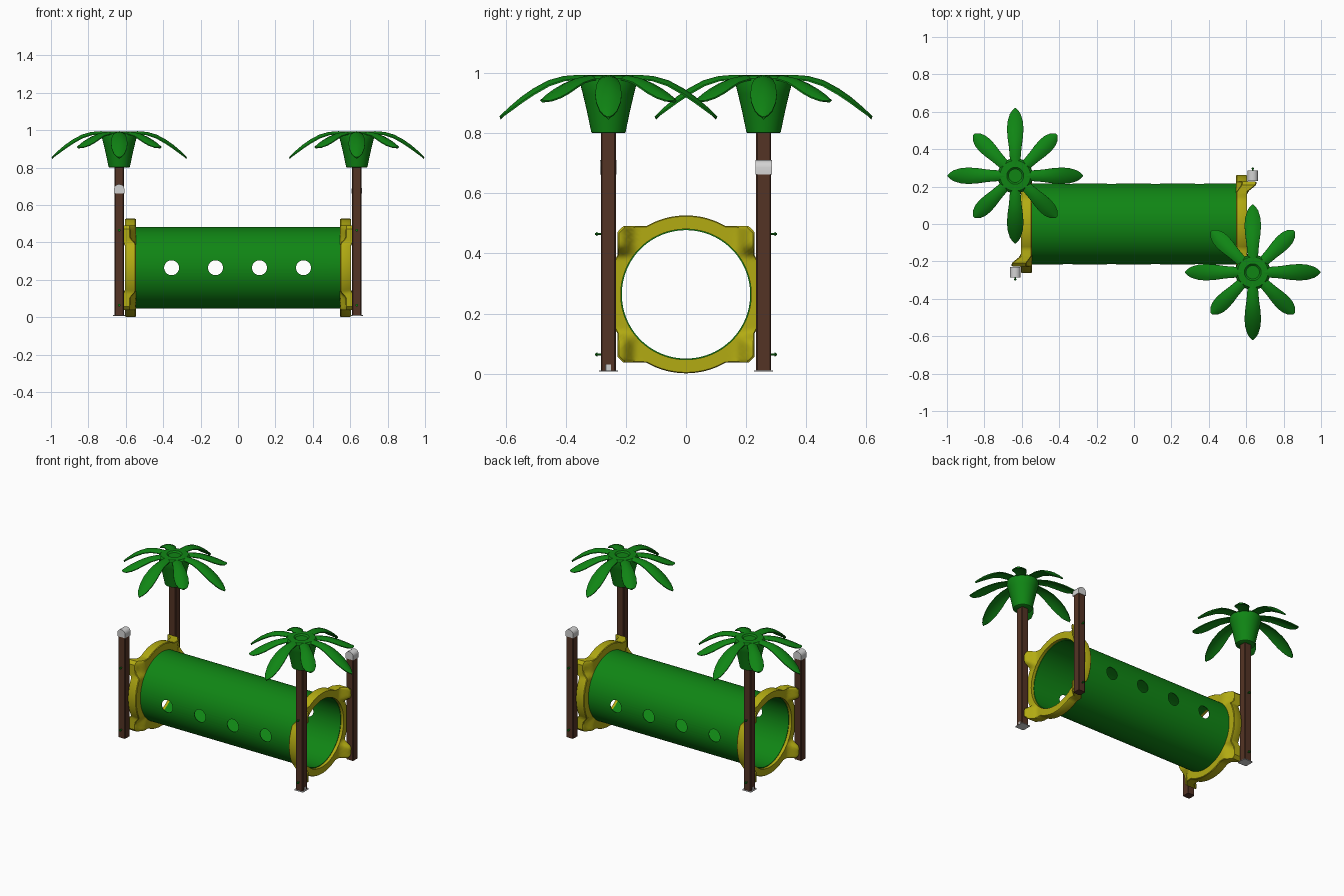
import bpy, bmesh, math
from mathutils import Vector, Matrix

if "Cube" in bpy.data.objects:
    bpy.data.objects.remove(bpy.data.objects["Cube"])


def material(name, rgb):
    m = bpy.data.materials.new(name)
    m.diffuse_color = (*rgb, 1)
    m.use_nodes = True
    m.node_tree.nodes["Principled BSDF"].inputs["Base Color"].default_value = m.diffuse_color
    return m


GREEN = material("leaf green", (0.005, 0.235, 0.007))
YELLOW = material("yellow", (0.45, 0.41, 0.006))
BROWN = material("wood brown", (0.088, 0.034, 0.018))
GREY = material("light grey", (0.65, 0.65, 0.65))
TAU = 2 * math.pi


def loft(bm, rings, loop=False, cap=True):
    """Skin closed cross-sections; loop joins the last to the first."""
    vs = [[bm.verts.new(p) for p in ring] for ring in rings]
    n = len(vs[0])
    pairs = list(zip(vs, vs[1:])) + ([(vs[-1], vs[0])] if loop else [])
    for a, b in pairs:
        for i in range(n):
            j = (i + 1) % n
            bm.faces.new((a[i], a[j], b[j], b[i]))
    if cap and not loop:
        bm.faces.new(vs[0])
        bm.faces.new(vs[-1])


def finish(bm, name, mat, loc=(0, 0, 0), angle=35):
    bmesh.ops.recalc_face_normals(bm, faces=bm.faces)
    me = bpy.data.meshes.new(name)
    bm.to_mesh(me)
    bm.free()
    me.materials.append(mat)
    ob = bpy.data.objects.new(name, me)
    ob.location = loc
    bpy.context.collection.objects.link(ob)
    if angle:
        smooth(ob, angle)
    return ob


def smooth(ob, angle=35):
    bpy.ops.object.select_all(action='DESELECT')
    ob.select_set(True)
    bpy.context.view_layer.objects.active = ob
    bpy.ops.object.shade_smooth_by_angle(angle=math.radians(angle))


def circle(r, n):
    return [(r * math.cos(TAU * i / n), r * math.sin(TAU * i / n)) for i in range(n)]


def step(v, a, b):
    t = min(1, max(0, (v - a) / (b - a)))
    return t * t * (3 - 2 * t)


CZ = 0.264          # height of the tunnel axis
PX, PY = 0.635, 0.258  # post positions


# Tunnel tube with four round windows through both sides
bm = bmesh.new()
section = [(-0.585, 0.2175), (0.585, 0.2175), (0.585, 0.2135), (-0.585, 0.2135)]
loft(bm, [[(x, r * c, CZ + r * s) for x, r in section] for c, s in circle(1, 96)], loop=True)
tube = finish(bm, "tunnel_tube", GREEN, angle=0)
bm = bmesh.new()
for x in (-0.355, -0.12, 0.115, 0.35):
    loft(bm, [[(x + u, y, CZ + v) for u, v in circle(0.04, 32)] for y in (-0.3, 0.3)])
cutter = finish(bm, "window_cutter", GREEN, angle=0)
cutter.hide_render = True
mod = tube.modifiers.new("windows", 'BOOLEAN')
mod.operation, mod.solver, mod.object = 'DIFFERENCE', 'EXACT', cutter
bpy.context.view_layer.update()
tube.data = bpy.data.meshes.new_from_object(
    tube.evaluated_get(bpy.context.evaluated_depsgraph_get()))
tube.modifiers.clear()
bpy.data.objects.remove(cutter)
smooth(tube)


# End panels: round ring merged with a square, corners flared out to the posts
def panel_section(c, s, side):
    outer = max(0.2625, min(0.227 / max(abs(c), abs(s)), 0.308))

    def point(r, x, shift):
        y, z = r * c, r * s
        flare = step(abs(y), 0.165, 0.215) * step(abs(z), 0.12, 0.165)
        return (side * (x + shift * flare), y, CZ + z)

    pts = [point(0.217, 0.546, 0)]
    for t in (0, 0.2, 0.4, 0.6, 0.8, 0.93):
        pts.append(point(0.217 + (outer - 0.217) * t, 0.604, 0.05))
    pts += [point(outer, 0.599, 0.05), point(outer, 0.55, 0.03)]
    for t in (0.93, 0.7, 0.4):
        pts.append(point(0.217 + (outer - 0.217) * t, 0.546, 0.03))
    return pts


for side, label in ((-1, "left"), (1, "right")):
    bm = bmesh.new()
    loft(bm, [panel_section(c, s, side) for c, s in circle(1, 144)], loop=True)
    finish(bm, label + "_end_panel", YELLOW)


# Palm crown: trunk cup plus eight arched leaves
LONG = [(0.05, 0.030, 0.993), (0.10, 0.029, 0.994), (0.15, 0.033, 0.990),
        (0.20, 0.040, 0.976), (0.25, 0.044, 0.949), (0.29, 0.041, 0.921),
        (0.33, 0.029, 0.887), (0.35, 0.016, 0.868), (0.362, 0.004, 0.856)]
SHORT = [(0.05, 0.030, 0.992), (0.10, 0.029, 0.991), (0.15, 0.034, 0.983),
         (0.19, 0.040, 0.970), (0.23, 0.043, 0.953), (0.265, 0.039, 0.936),
         (0.295, 0.026, 0.920), (0.312, 0.008, 0.912)]


def palm(label, x, y):
    bm = bmesh.new()
    cup = [(0.052, 0.80), (0.057, 0.803), (0.072, 0.875), (0.085, 0.93), (0.094, 0.965),
           (0.092, 0.982), (0.082, 0.991), (0.045, 0.993), (0.036, 0.985), (0.012, 0.985)]
    loft(bm, [[(u, v, z) for u, v in circle(r, 40)] for r, z in cup])
    finish(bm, label + "_palm_cup", GREEN, (x, y, 0))
    bm = bmesh.new()
    across = (-1, -0.6, 0, 0.6, 1)
    for k in range(8):
        turn = Matrix.Rotation(k * math.pi / 4, 3, 'Z')
        rings = []
        for r, w, z in (SHORT if k % 2 else LONG):
            droop = w * 0.4
            top = [Vector((r, w * u, z - droop * u * u)) for u in across]
            low = [Vector((r - 0.004, w * u, z - droop * u * u - 0.011 + 0.007 * u * u))
                   for u in reversed(across)]
            rings.append([turn @ p for p in top + low])
        loft(bm, rings)
    finish(bm, label + "_palm_leaves", GREEN, (x, y, 0), 40)


# Posts, with a palm crown or an arched cap, base plates and bolts
def rounded_square(h, b):
    return [(sx * u, sy * v) for sx, sy, corner in (
        (1, 1, ((h, h - b), (h - b, h))), (-1, 1, ((h - b, h), (h, h - b))),
        (-1, -1, ((h, h - b), (h - b, h))), (1, -1, ((h - b, h), (h, h - b))))
        for u, v in corner]


def prism(name, mat, profile, z0, z1, loc):
    bm = bmesh.new()
    loft(bm, [[(u, v, z) for u, v in profile] for z in (z0, z1)])
    return finish(bm, name, mat, loc, 30)


for sx in (-1, 1):
    for sy in (-1, 1):
        label = ("left" if sx < 0 else "right") + ("_front" if sy < 0 else "_back")
        loc = (sx * PX, sy * PY, 0)
        tall = sx * sy < 0
        prism(label + "_post", BROWN, rounded_square(0.0248, 0.004), 0.01,
              0.81 if tall else 0.68, loc)
        if tall:
            palm(label, loc[0], loc[1])
            prism(label + "_base_plate", GREY, rounded_square(0.032, 0.004), 0.007, 0.011, loc)
            prism(label + "_base_tab", GREY, rounded_square(0.009, 0.001), 0.009, 0.03,
                  (loc[0] + sx * 0.0175, loc[1], 0))
        else:
            bm = bmesh.new()
            arch = [(0.0275, 0.662)] + [
                (0.0275 * math.cos(a * math.pi / 8), 0.686 + 0.025 * math.sin(a * math.pi / 8))
                for a in range(9)] + [(-0.0275, 0.662)]
            loft(bm, [[(u, v, z) for u, z in arch] for v in (-0.0275, 0.0275)])
            finish(bm, label + "_post_cap", GREY, loc)
        bm = bmesh.new()
        for z in (0.064, 0.465):
            prof = [(0.0035, 0.02), (0.0035, 0.036), (0.007, 0.036), (0.007, 0.040),
                    (0.0035, 0.041), (0.0035, 0.045)]
            loft(bm, [[(u, sy * d, z + v) for u, v in circle(r, 10)] for r, d in prof])
        finish(bm, label + "_bolts", GREEN, loc)
